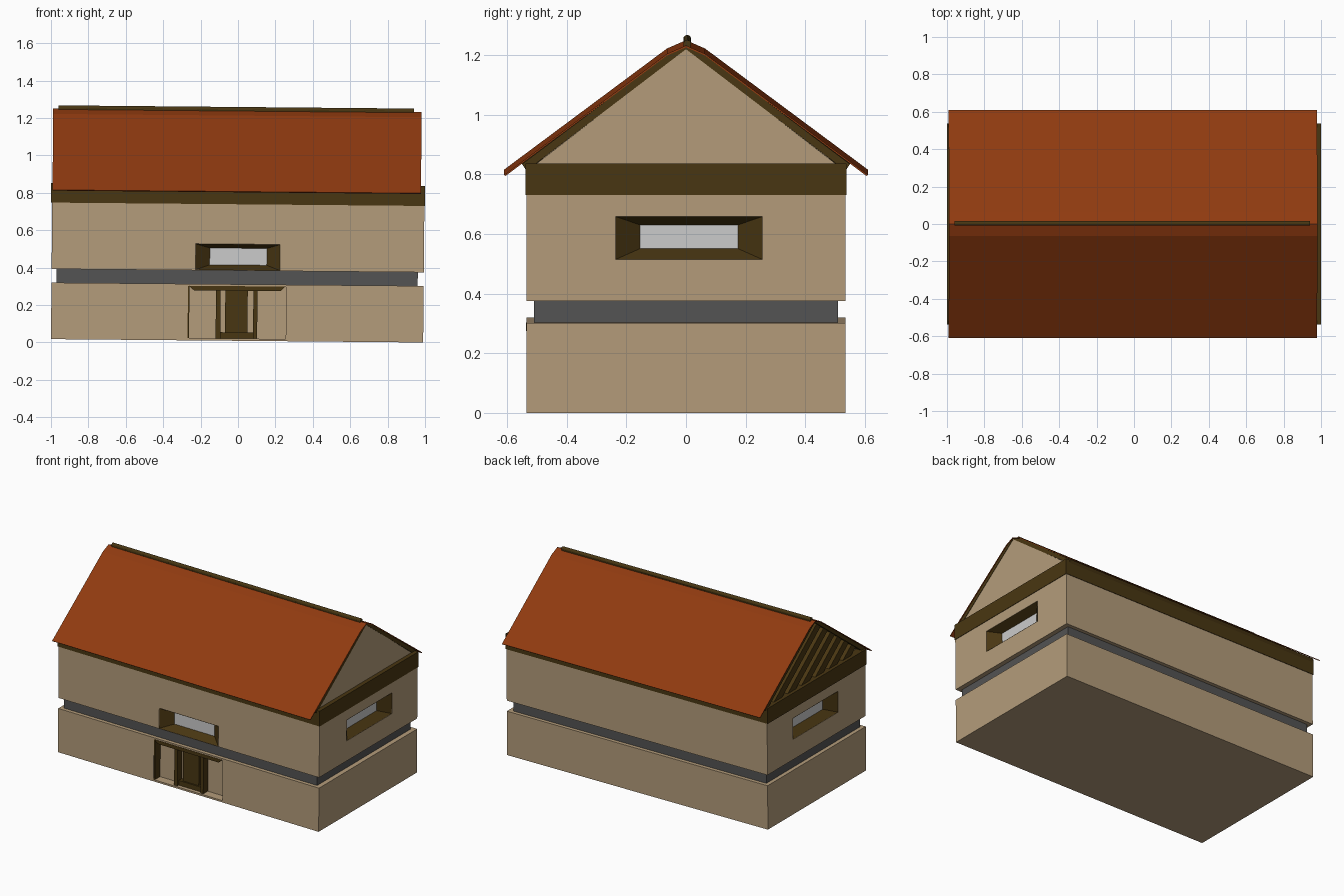
import bpy
import bmesh
from mathutils import Matrix, Vector

if "Cube" in bpy.data.objects:
    bpy.data.objects.remove(bpy.data.objects["Cube"])

# The whole house leans slightly: the left end sits a little higher
LEAN = Matrix.Translation((0, 0, 0.009)) @ Matrix.Rotation(0.009, 4, 'Y')


def material(name, r, g, b):
    m = bpy.data.materials.new(name)
    m.diffuse_color = (r, g, b, 1)
    m.use_nodes = True
    m.node_tree.nodes["Principled BSDF"].inputs["Base Color"].default_value = m.diffuse_color
    return m


TAN = material("plaster", 0.456, 0.332, 0.196)
WOOD = material("dark_wood", 0.066, 0.037, 0.006)
TILE = material("roof_tile", 0.279, 0.043, 0.005)
BAND = material("dark_grey", 0.087, 0.087, 0.087)


def add(name, verts, faces, mat=None):
    me = bpy.data.meshes.new(name)
    me.from_pydata(verts, [], faces)
    ob = bpy.data.objects.new(name, me)
    bpy.context.collection.objects.link(ob)
    if mat:
        me.materials.append(mat)
    ob.matrix_world = LEAN
    return ob


def prism(name, profile, x0, x1, mat):
    """Extrude a counter-clockwise (y, z) profile along x."""
    n = len(profile)
    verts = [(x, y, z) for x in (x0, x1) for y, z in profile]
    faces = [tuple(reversed(range(n))), tuple(range(n, 2 * n))]
    faces += [(i, (i + 1) % n, n + (i + 1) % n, n + i) for i in range(n)]
    return add(name, verts, faces, mat)


def box(name, x0, x1, y0, y1, z0, z1, mat):
    return prism(name, [(y0, z0), (y1, z0), (y1, z1), (y0, z1)], x0, x1, mat)


def fix_normals(ob):
    bm = bmesh.new()
    bm.from_mesh(ob.data)
    bmesh.ops.recalc_face_normals(bm, faces=bm.faces)
    bm.to_mesh(ob.data)
    bm.free()


def cut(target, cutter):
    cutter.hide_render = True
    cutter.display_type = 'WIRE'
    m = target.modifiers.new("opening", 'BOOLEAN')
    m.operation = 'DIFFERENCE'
    m.solver = 'EXACT'
    m.object = cutter


def window(name, wall, origin, right, outer, inner, depth):
    """Splayed wooden reveal with a pane; outer and inner are (u0, u1, z0, z1)."""
    o, u = Vector(origin), Vector(right)
    inward = Vector((0, 0, 1)).cross(u)

    def ring(r, d, g=0.0):
        u0, u1, z0, z1 = r[0] - g, r[1] + g, r[2] - g, r[3] + g
        return [o + u * a + inward * d + Vector((0, 0, z))
                for a, z in ((u0, z0), (u1, z0), (u1, z1), (u0, z1))]

    sides = [(i, i + 4, (i + 1) % 4 + 4, (i + 1) % 4) for i in range(4)]
    add(name + "_reveal", ring(outer, 0) + ring(inner, depth), sides, WOOD)
    add(name + "_pane", ring(inner, depth), [(0, 1, 2, 3)])
    g = 0.001
    cutter = add(name + "_cutter",
                 ring(outer, -0.02, g) + ring(outer, 0, g) + ring(inner, depth + 0.003, g),
                 [(3, 2, 1, 0), (8, 9, 10, 11)]
                 + [(i + k, (i + 1) % 4 + k, (i + 1) % 4 + 4 + k, i + 4 + k)
                    for k in (0, 4) for i in range(4)])
    fix_normals(cutter)
    cut(wall, cutter)


# Walls: two storeys with a recessed band between, and a timber ring on top
L, R, W = -1.0, 0.99, 0.535
lower = box("lower_wall", L, R, -W, W, 0, 0.302, TAN)
box("recessed_band", -0.973, 0.958, -0.51, 0.51, 0.295, 0.38, BAND)
upper = box("upper_wall", L, R, -W, W, 0.375, 0.732, TAN)
box("top_beam", -1.007, 0.993, -W - 0.003, W + 0.003, 0.73, 0.836, WOOD)

# Windows: front, right and left
window("front_window", upper, (0, -W, 0), (1, 0, 0),
       (-0.23, 0.22, 0.378, 0.516), (-0.155, 0.15, 0.405, 0.495), 0.06)
for name, x, s in (("right_window", R, 1), ("left_window", L, -1)):
    outer = (-0.235, 0.255) if s > 0 else (-0.255, 0.235)
    inner = (-0.155, 0.175) if s > 0 else (-0.175, 0.155)
    window(name, upper, (x, 0, 0), (0, s, 0),
           outer + (0.515, 0.658), inner + (0.55, 0.63), 0.06)

# Entrance: shallow porch recess with jambs, door, sill and lintel
cut(lower, box("porch_cutter", -0.27, 0.255, -W - 0.05, -W + 0.06, 0.012, 0.29, TAN))
box("porch_side_post", -0.27, -0.262, -W + 0.002, -W + 0.06, 0.012, 0.29, WOOD)
for name, x0, x1 in (("left_jamb", -0.12, -0.095), ("right_jamb", 0.08, 0.102)):
    box(name, x0, x1, -W + 0.01, -W + 0.06, 0.012, 0.275, WOOD)
box("door", -0.07, 0.05, -W + 0.035, -W + 0.062, 0.012, 0.275, WOOD)
box("door_sill", -0.12, 0.102, -W + 0.025, -W + 0.062, 0.012, 0.045, WOOD)
lintel = box("door_lintel", -0.265, 0.25, -W - 0.002, -W + 0.06, 0.268, 0.292, WOOD)
for v in lintel.data.vertices:
    if v.co.z < 0.28:
        v.co.x *= 0.9

# Gables: plain on the right, diagonal slats on the left
gable = [(-0.505, 0.833), (0.505, 0.833), (0, 1.222)]
prism("right_gable", gable, 0.91, 0.965, TAN)
prism("left_gable", gable, -0.955, -0.90, TAN)
slope = 0.388 / 0.505


def slat_top(y):
    """Where a slat starting at y on the beam meets the front slope."""
    return (y - 0.505) / 2, 0.834 + slope * (y + 0.505) / 2


for i in range(6):
    b, w = 0.44 - i * 0.15, 0.09
    prism(f"gable_slat_{i + 1}",
          [(b - w, 0.834), (b, 0.834), slat_top(b), slat_top(b - w)],
          -0.985, -0.95, WOOD)

# Roof: timber lining beneath thin tiled slopes, slightly flatter by the ridge
lining = [(0, 1.228), (0.064, 1.199), (0.55, 0.834), (0.535, 0.812), (0, 1.2195)]
tiles = [(0, 1.232), (0.064, 1.204), (0.61, 0.798), (0.606, 0.794), (0.064, 1.198), (0, 1.226)]


def both_sides(half, n_outer):
    """Mirror a half section across y = 0 into one closed counter-clockwise profile."""
    out, inn = half[:n_outer], half[n_outer:]
    flip = lambda pts: [(-y, z) for y, z in pts]
    return list(reversed(out)) + flip(out[1:]) + flip(inn) + list(reversed(inn[:-1]))


prism("roof_lining", both_sides(lining, 3), -0.994, 0.967, WOOD)
prism("tiled_roof", both_sides(tiles, 3), -0.999, 0.971, TILE)

# Ridge cap: thin round bar on a small batten
bpy.ops.mesh.primitive_cylinder_add(vertices=12, radius=0.013, depth=1.9)
cap = bpy.context.object
cap.name = "ridge_cap"
cap.data.transform(Matrix.Translation((-0.021, 0.004, 1.237)) @ Matrix.Rotation(1.5708, 4, 'Y'))
cap.data.materials.append(WOOD)
cap.matrix_world = LEAN
box("ridge_batten", -0.971, 0.929, -0.009, 0.015, 1.216, 1.236, WOOD)
